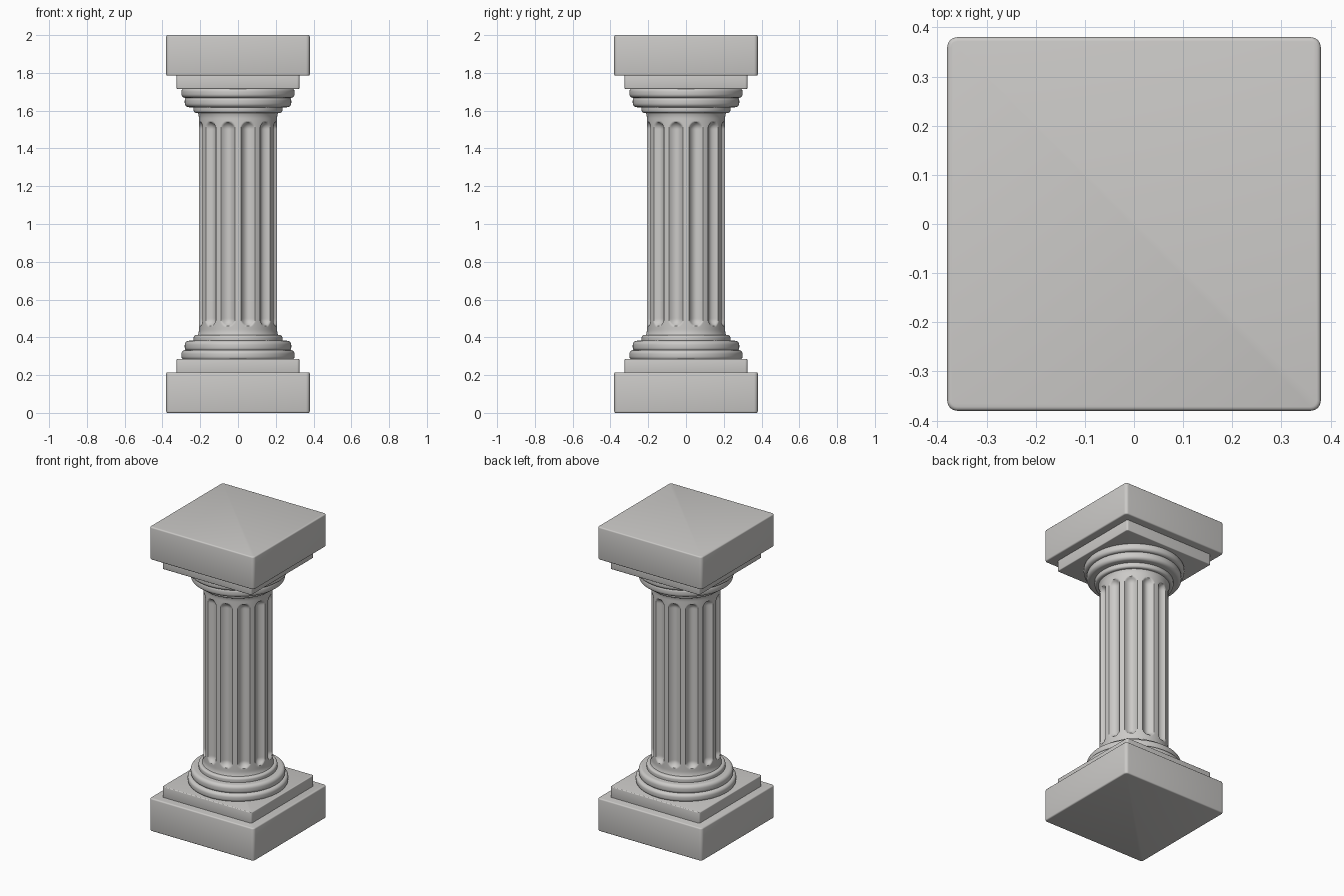
import bpy, bmesh, math

if "Cube" in bpy.data.objects:
    bpy.data.objects.remove(bpy.data.objects["Cube"])

stone = bpy.data.materials.new("pale_stone")
stone.diffuse_color = (0.6, 0.59, 0.575, 1)
stone.use_nodes = True
stone.node_tree.nodes["Principled BSDF"].inputs["Base Color"].default_value = stone.diffuse_color


def finish(name, bm, angle):
    bmesh.ops.recalc_face_normals(bm, faces=bm.faces)
    me = bpy.data.meshes.new(name)
    bm.to_mesh(me)
    bm.free()
    ob = bpy.data.objects.new(name, me)
    bpy.context.collection.objects.link(ob)
    me.materials.append(stone)
    bpy.ops.object.select_all(action='DESELECT')
    ob.select_set(True)
    bpy.context.view_layer.objects.active = ob
    bpy.ops.object.shade_smooth_by_angle(angle=math.radians(angle))
    return ob


def block(name, half, z0, z1, corner, edge):
    """Square slab with rounded corners and softened edges."""
    bm = bmesh.new()
    bmesh.ops.create_cube(bm, size=1)
    for v in bm.verts:
        v.co = (v.co.x * 2 * half, v.co.y * 2 * half, z0 + (v.co.z + 0.5) * (z1 - z0))
    upright = [e for e in bm.edges if abs(e.verts[0].co.z - e.verts[1].co.z) > 1e-4]
    bmesh.ops.bevel(bm, geom=upright, offset=corner, segments=4, profile=0.5, affect='EDGES')
    rim = [e for e in bm.edges if abs(e.verts[0].co.z - e.verts[1].co.z) < 1e-4]
    bmesh.ops.bevel(bm, geom=rim, offset=edge, segments=3, profile=0.5, affect='EDGES')
    finish(name, bm, 50)


def surface(name, zs, radius, n):
    """Closed round surface whose radius is a function of angle and row."""
    bm = bmesh.new()
    rows = []
    for i, z in enumerate(zs):
        row = []
        for k in range(n):
            a = 2 * math.pi * k / n
            r = radius(a, i)
            row.append(bm.verts.new((r * math.cos(a), r * math.sin(a), z)))
        rows.append(row)
    for lo, hi in zip(rows, rows[1:]):
        for k in range(n):
            bm.faces.new((lo[k], lo[(k + 1) % n], hi[(k + 1) % n], hi[k]))
    bm.faces.new(rows[0][::-1])
    bm.faces.new(rows[-1])
    finish(name, bm, 50)


def ring(name, r, z0, z1, rnd):
    """Disc moulding with a rounded rim."""
    pts = []
    for c, start in ((z0 + rnd, -90), (z1 - rnd, 0)):
        for s in range(7):
            t = math.radians(start + 15 * s)
            pts.append((r - rnd + rnd * math.cos(t), c + rnd * math.sin(t)))
    surface(name, [p[1] for p in pts], lambda a, i: pts[i][0], 96)


# Base and capital share the same stack, mirrored about mid height
for label, flip in (("base", False), ("capital", True)):
    def span(a, b):
        return (2 - b, 2 - a) if flip else (a, b)
    block(label + "_slab", 0.38, *span(0, 0.215), 0.02, 0.008)
    block(label + "_step", 0.325, *span(0.21, 0.285), 0.012, 0.005)
    ring(label + "_wide_ring", 0.30, *span(0.28, 0.332), 0.02)
    ring(label + "_middle_ring", 0.282, *span(0.325, 0.382), 0.022)
    ring(label + "_neck_ring", 0.235, *span(0.37, 0.412), 0.014)

# Fluted shaft: 12 round-ended grooves pressed into a cylinder
R, FLUTES, HALF, DEPTH = 0.207, 12, 0.037, 0.027
F0, F1 = 0.46, 1.54
low = [0.40 + 0.006 * i for i in range(26)]
zs = low + [0.75, 1.0, 1.25] + [2 - z for z in reversed(low)]


def shaft_radius(a, i):
    z = zs[i]
    step = 2 * math.pi / FLUTES
    across = ((a % step) - step / 2) * R
    past = max(F0 + HALF - z, z - (F1 - HALF), 0)
    d = min(math.hypot(across, past) / HALF, 1)
    flare = max(0, 0.44 - min(z, 2 - z)) / 0.04
    return R + 0.012 * flare ** 2 - DEPTH * (1 - d * d) ** 0.75


surface("fluted_shaft", zs, shaft_radius, FLUTES * 20)
